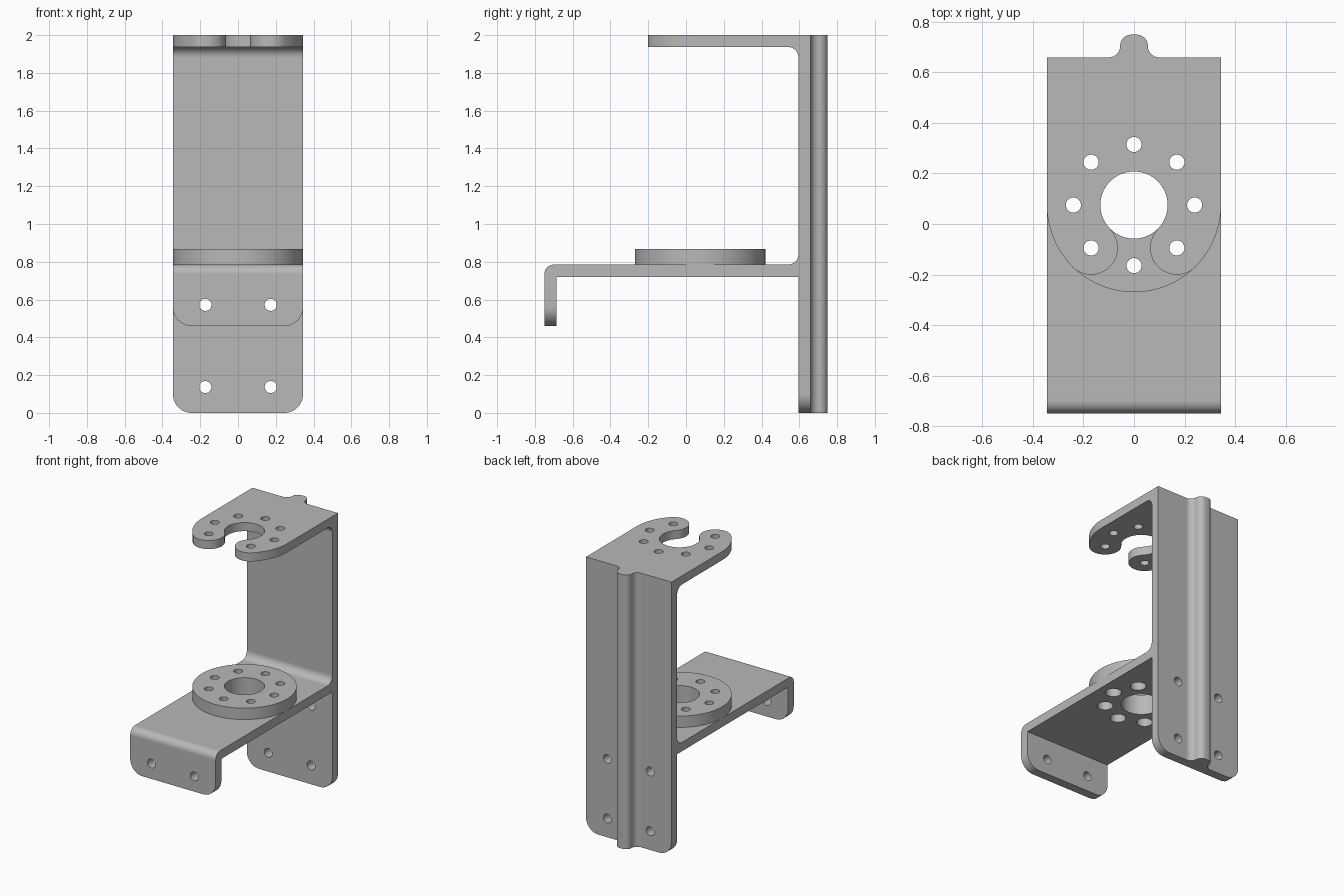
import bpy, bmesh
from math import cos, sin, radians

if "Cube" in bpy.data.objects:
    bpy.data.objects.remove(bpy.data.objects["Cube"], do_unlink=True)

grey = bpy.data.materials.new("plain grey metal")
grey.use_nodes = True
grey.diffuse_color = (0.48, 0.48, 0.48, 1)
grey.node_tree.nodes["Principled BSDF"].inputs["Base Color"].default_value = grey.diffuse_color

HALF = 0.345          # half width of the bracket
CY = 0.075            # y of the bore axis
BORE, PITCH, SCREW = 0.133, 0.24, 0.03
LIP = PITCH - BORE    # radius of the hook ends
BACK_IN, BACK_OUT = 0.595, 0.66
ARM_LO, ARM_HI = 0.72, 0.785
FRONT, FLANGE_IN = -0.75, -0.685


def arc(cx, cy, r, a0, a1, n=12):
    angles = [radians(a0 + (a1 - a0) * i / n) for i in range(n + 1)]
    return [(cx + r * cos(a), cy + r * sin(a)) for a in angles]


def circle(cx, cy, r, n=32):
    return arc(cx, cy, r, 0, 360, n)[:-1]


def bolt_circle(r):
    return [circle(x, y, r) for x, y in arc(0, CY, PITCH, 0, 360, 8)[:-1]]


def prism(name, outline, axis, lo, hi, holes=()):
    """Extrude a flat outline with holes along one axis."""
    place = {"x": lambda u, v, w: (w, u, v),
             "y": lambda u, v, w: (u, w, v),
             "z": lambda u, v, w: (u, v, w)}[axis]
    bm = bmesh.new()
    for loop in [outline, *holes]:
        vs = [bm.verts.new(place(u, v, lo)) for u, v in loop]
        for a, b in zip(vs, vs[1:] + vs[:1]):
            bm.edges.new((a, b))
    bmesh.ops.remove_doubles(bm, verts=bm.verts[:], dist=1e-4)
    bmesh.ops.triangle_fill(bm, use_beauty=True, edges=bm.edges[:])
    new = bmesh.ops.extrude_face_region(bm, geom=bm.faces[:])["geom"]
    bmesh.ops.translate(bm, vec=place(0, 0, hi - lo),
                        verts=[g for g in new if isinstance(g, bmesh.types.BMVert)])
    bmesh.ops.recalc_face_normals(bm, faces=bm.faces[:])
    mesh = bpy.data.meshes.new(name)
    bm.to_mesh(mesh)
    bm.free()
    mesh.materials.append(grey)
    ob = bpy.data.objects.new(name, mesh)
    bpy.context.collection.objects.link(ob)
    bpy.ops.object.select_all(action="DESELECT")
    ob.select_set(True)
    bpy.context.view_layer.objects.active = ob
    bpy.ops.object.shade_smooth_by_angle(angle=radians(30))
    return ob


def tab(bottom, top, r=0.1):
    """Plate outline with two rounded lower corners."""
    return ([(HALF, top), (-HALF, top)]
            + arc(-HALF + r, bottom + r, r, 180, 270)
            + arc(HALF - r, bottom + r, r, 270, 360))


def screw_pair(z):
    return [circle(s * 0.173, z, 0.032) for s in (-1, 1)]


# Upright back plate and its stiffening rib
prism("back_plate", tab(0, 2), "y", BACK_IN, BACK_OUT,
      screw_pair(0.137) + screw_pair(0.572))
r = 0.045
rib = arc(0.1, BACK_OUT + r, r, 270, 180) + arc(0.01, BACK_OUT + r, r, 0, 90)
prism("back_rib", rib + [(-x, y) for x, y in reversed(rib)], "z", 0, 2)

# Upper arm ending in an open hook with rounded tips
tip_x, tip_y = PITCH * cos(radians(45)), CY - PITCH * sin(radians(45))
side = ([(HALF, BACK_IN)] + arc(0, CY, HALF, 0, -45, 16)
        + arc(tip_x, tip_y, (HALF - BORE) / 2, -45, -225, 24)
        + arc(0, CY, BORE, -45, 90, 30))
upper_holes = [h for i, h in enumerate(bolt_circle(SCREW)) if i != 6]
prism("upper_hook_arm", side + [(-x, y) for x, y in reversed(side)], "z",
      1.937, 2, upper_holes)

# Lower arm with wide clearance holes, bend and front flange
prism("lower_arm", [(-HALF, FLANGE_IN), (HALF, FLANGE_IN), (HALF, BACK_IN), (-HALF, BACK_IN)],
      "z", ARM_LO, ARM_HI, bolt_circle(0.052) + [circle(0, CY, BORE, 64)])
prism("front_bend", [(FRONT, ARM_LO), (FLANGE_IN, ARM_LO), (FLANGE_IN, ARM_HI)]
      + arc(FRONT + 0.05, ARM_HI - 0.05, 0.05, 90, 180), "x", -HALF, HALF)
prism("front_flange", tab(0.46, ARM_LO), "y", FRONT, FLANGE_IN, screw_pair(0.572))

# Raised mounting disc
prism("mounting_disc", circle(0, CY, HALF, 96), "z", ARM_HI, 0.868,
      bolt_circle(SCREW) + [circle(0, CY, BORE, 64)])

# Inner fillets where the arms meet the back plate
f = 0.055
for name, z, s in (("upper_fillet", 1.937, -1), ("lower_fillet", ARM_HI, 1)):
    prism(name, [(BACK_IN, z)] + arc(BACK_IN - f, z + s * f, f, 0, -90 * s), "x", -HALF, HALF)
